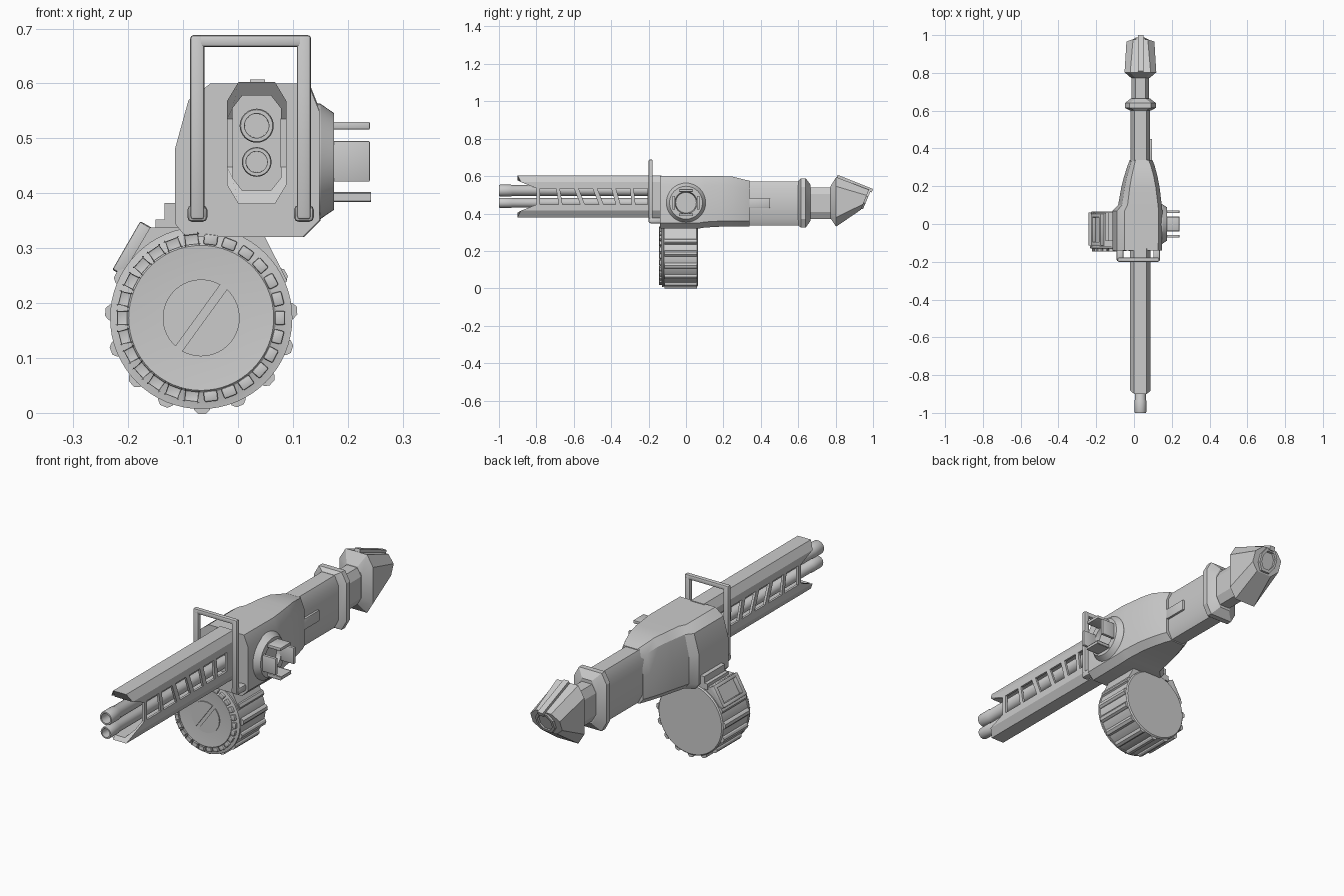
import bpy, bmesh
from math import cos, sin, pi, radians
from mathutils import Matrix, Vector

if "Cube" in bpy.data.objects:
    bpy.data.objects.remove(bpy.data.objects["Cube"])

CX = 0.034  # centre line of barrels and stock


def finish(name, bm):
    bmesh.ops.recalc_face_normals(bm, faces=bm.faces)
    me = bpy.data.meshes.new(name)
    bm.to_mesh(me)
    bm.free()
    ob = bpy.data.objects.new(name, me)
    bpy.context.collection.objects.link(ob)
    return ob


def loft(name, rings):
    """Skin a list of equal-length point rings and cap both ends."""
    bm = bmesh.new()
    vs = [[bm.verts.new(p) for p in r] for r in rings]
    n = len(rings[0])
    for a, b in zip(vs, vs[1:]):
        for i in range(n):
            j = (i + 1) % n
            bm.faces.new((a[i], a[j], b[j], b[i]))
    bm.faces.new(vs[0])
    bm.faces.new(vs[-1])
    return finish(name, bm)


def prism(name, pts, y0, y1):
    return loft(name, [[(x, y, z) for x, z in pts] for y in (y0, y1)])


def lathe(name, prof, origin, axis='y', n=48):
    """prof: (radius, position along axis)."""
    o = Vector(origin)
    rings = []
    for r, h in prof:
        ring = []
        for i in range(n):
            c, s = r * cos(2 * pi * i / n), r * sin(2 * pi * i / n)
            ring.append(o + Vector((c, h, s) if axis == 'y' else (h, c, s)))
        rings.append(ring)
    return loft(name, rings)


def box(name, x, y, z, bevel=0.0, mat=None):
    bm = bmesh.new()
    bmesh.ops.create_cube(bm, size=1)
    for v in bm.verts:
        v.co = [(a + b) / 2 + c * (b - a) for (a, b), c in zip((x, y, z), v.co)]
    if mat:
        bm.transform(mat)
    if bevel:
        bmesh.ops.bevel(bm, geom=bm.edges[:], offset=bevel, segments=2, profile=0.5, affect='EDGES')
    return finish(name, bm)


def octo(hw, z0, z1, cx, cz, yb, yt=None):
    """Chamfered rectangle round the centre line; the plane slants from yb (bottom) to yt (top)."""
    yt = yb if yt is None else yt
    pts = [(-hw, z0 + cz), (-hw + cx, z0), (hw - cx, z0), (hw, z0 + cz),
           (hw, z1 - cz), (hw - cx, z1), (-hw + cx, z1), (-hw, z1 - cz)]
    return [(CX + x, yb + (yt - yb) * (z - z0) / (z1 - z0), z) for x, z in pts]


# Receiver body
def body(y, xl, xr, zb, zt, a, b):
    pts = [(xl, zb + .025), (xl + .02, zb), (xr - .03, zb), (xr, zb + .03), (xr, zt - .05),
           (xr - .02, zt), (xl + a, zt), (xl + b, zt - .03), (xl, zt - .12)]
    return [(x, y, z) for x, z in pts]


loft("receiver", [
    body(-.14, -.115, .148, .32, .60, .065, .025),
    body(.07, -.115, .150, .32, .60, .065, .025),
    body(.10, -.084, .147, .325, .60, .05, .02),
    body(.19, -.068, .136, .33, .60, .045, .018),
    body(.25, -.053, .125, .33, .597, .04, .015),
    body(.31, -.034, .109, .33, .582, .035, .012),
    body(.34, -.022, .097, .33, .575, .03, .01)])

# Barrel shroud: mirrored upper and lower channels with a slanted mouth
half = [(.054, .535), (.054, .568), (.033, .603)]
inner = [(.026, .578), (.044, .555), (.044, .535)]
prof = half + [(-x, z) for x, z in half[::-1]] + [(-x, z) for x, z in inner[::-1]] + inner[::-1][::-1]
prof = half + [(-x, z) for x, z in half[::-1]] + [(-x, z) for x, z in inner[::-1]] + inner
for name, flip in (("shroud_top", False), ("shroud_bottom", True)):
    rings = []
    for end in (0, 1):
        ring = []
        for x, z in prof:
            y = -.13 if end else -.80 - .10 * min(1, (z - .535) / .04)
            ring.append((CX + x, y, .983 - z if flip else z))
        rings.append(ring)
    loft(name, rings)

# Zigzag struts closing the side windows
tops = [-.795, -.70, -.665, -.585, -.53, -.46, -.40, -.33, -.26]
bots = [-.795, -.73, -.645, -.61, -.50, -.49, -.375, -.36, -.235]
struts = [(-.80, -.78, -.80, -.78), (-.695, -.675, -.68, -.66), (-.60, -.575, -.565, -.54),
          (-.50, -.475, -.465, -.44), (-.40, -.375, -.375, -.35), (-.30, -.28, -.29, -.27),
          (-.205, -.13, -.205, -.13)]
for side in (-1, 1):
    for k, (t0, t1, b0, b1) in enumerate(struts):
        q = [(t0, .536), (t1, .536), (b1, .447), (b0, .447)]
        loft(f"shroud_strut_{k}", [[(CX + side * x, y, z) for y, z in q] for x in (.043, .054)])

# Twin barrels with bored muzzles
for name, z, r in (("upper_barrel", .523, .031), ("lower_barrel", .457, .027)):
    lathe(name, [(r * .92, -.14), (r * .92, -.93), (r, -.935), (r, -.995), (r * .94, -1),
                 (r * .72, -1), (r * .7, -.93)], (CX, 0, z), n=32)

# Carry handle frame
for x in (-.087, .107):
    box("handle_leg", (x, x + .026), (-.2, -.178), (.352, .688), .006)
    box("handle_foot", (x - .005, x + .031), (-.197, -.13), (.348, .378), .008)
box("handle_bar", (-.087, .133), (-.2, -.178), (.666, .688), .006)

# Stock tube, collar and neck
loft("stock_tube", [octo(.052, .335, .572, .02, .04, y) for y in (.32, .62)])
loft("stock_collar", [octo(w, a, b, .025, .045, y) for w, a, b, y in (
    (.055, .335, .573, .60), (.082, .325, .588, .615), (.082, .325, .588, .64), (.05, .36, .555, .665))])
loft("stock_neck", [octo(.046, .372, .54, .02, .035, y) for y in (.65, .79)])
box("stock_side_rail", (.08, .096), (.33, .45), (.43, .48), .003)

# Flared butt with a slanted hollow end
loft("butt", [
    octo(.048, .375, .545, .02, .035, .772), octo(.084, .33, .595, .03, .05, .803),
    octo(.074, .42, .527, .035, .03, .935, .978), octo(.05, .425, .522, .025, .03, .937, .976)])
loft("butt_outlet", [
    octo(.046, .425, .522, .022, .03, .93, .97), octo(.044, .425, .522, .022, .03, .947, .988),
    octo(.033, .437, .510, .017, .022, .952, .983), octo(.033, .437, .510, .017, .022, .90, .93)])
rail = [(.805, .588), (.81, .607), (1, .531), (.992, .513)]
loft("butt_top_rail", [[(x, y, z) for y, z in rail] for x in (CX - .012, CX + .015)])

# Side dial: conical base with four prongs round a socket
Z = .458
lathe("dial_base", [(.105, .13), (.105, .15), (.088, .175), (.06, .175), (.055, .155)], (0, 0, Z), 'x')
for k in range(4):
    m = Matrix.Translation((0, 0, Z)) @ Matrix.Rotation(k * pi / 2, 4, 'X')
    box("dial_prong", (.15, .24), (-.037, .037), (.058, .072), .002, m)

# Drum magazine
DX, DZ = -.067, .173
lathe("drum", [(.158, .065), (.163, .06), (.163, -.118), (.166, -.12), (.166, -.128), (.153, -.13),
               (.136, -.135), (.132, -.139), (.1, -.136), (.05, -.134)], (DX, 0, DZ), n=64)


def on_drum(a):
    return Matrix.Translation((DX, 0, DZ)) @ Matrix.Rotation(-a, 4, 'Y')


for k in range(26):
    box("drum_tooth", (.134, .153), (-.142, -.12), (-.0125, .0125), .003, on_drum(2 * pi * k / 26))
for k in range(11):
    m = on_drum(radians(153 + 23.5 * k))
    loft("drum_rib", [[m @ Vector((x, y, z)) for x, z in
                       ((.155, -.017), (.168, -.014), (.175, -.007), (.175, .007), (.168, .014), (.155, .017))]
                      for y in (-.115, .06)])
for k in range(2):
    arc = [radians(60 + 180 * k + 168 * i / 24) for i in range(25)]
    prism("drum_cap_half", [(DX + .07 * cos(a), DZ + .07 * sin(a)) for a in arc], -.139, -.12)

# Magazine neck, its side frame and the feed steps
prism("magazine_neck", [(-.212, .25), (-.16, .338), (.04, .338), (.09, .24), (DX, .15)], -.118, .055)
slope = Matrix.Translation((-.186, -.03, .295)) @ Matrix.Rotation(radians(30), 4, 'Y')
for s in (-1, 1):
    box("neck_frame_side", (-.02, .008), (s * .075 - .01, s * .075 + .01), (-.05, .05), .003, slope)
    box("neck_frame_end", (-.02, .008), (-.08, .08), (s * .043 - .008, s * .043 + .008), .003, slope)
for x, z in ((-.15, .352), (-.134, .382)):
    box("feed_step", (x, -.09), (-.09, .06), (.325, z))

# Smooth curved faces, keep edges crisp
bpy.ops.object.select_all(action='SELECT')
bpy.context.view_layer.objects.active = bpy.context.collection.objects[0]
bpy.ops.object.shade_smooth_by_angle(angle=radians(28))
